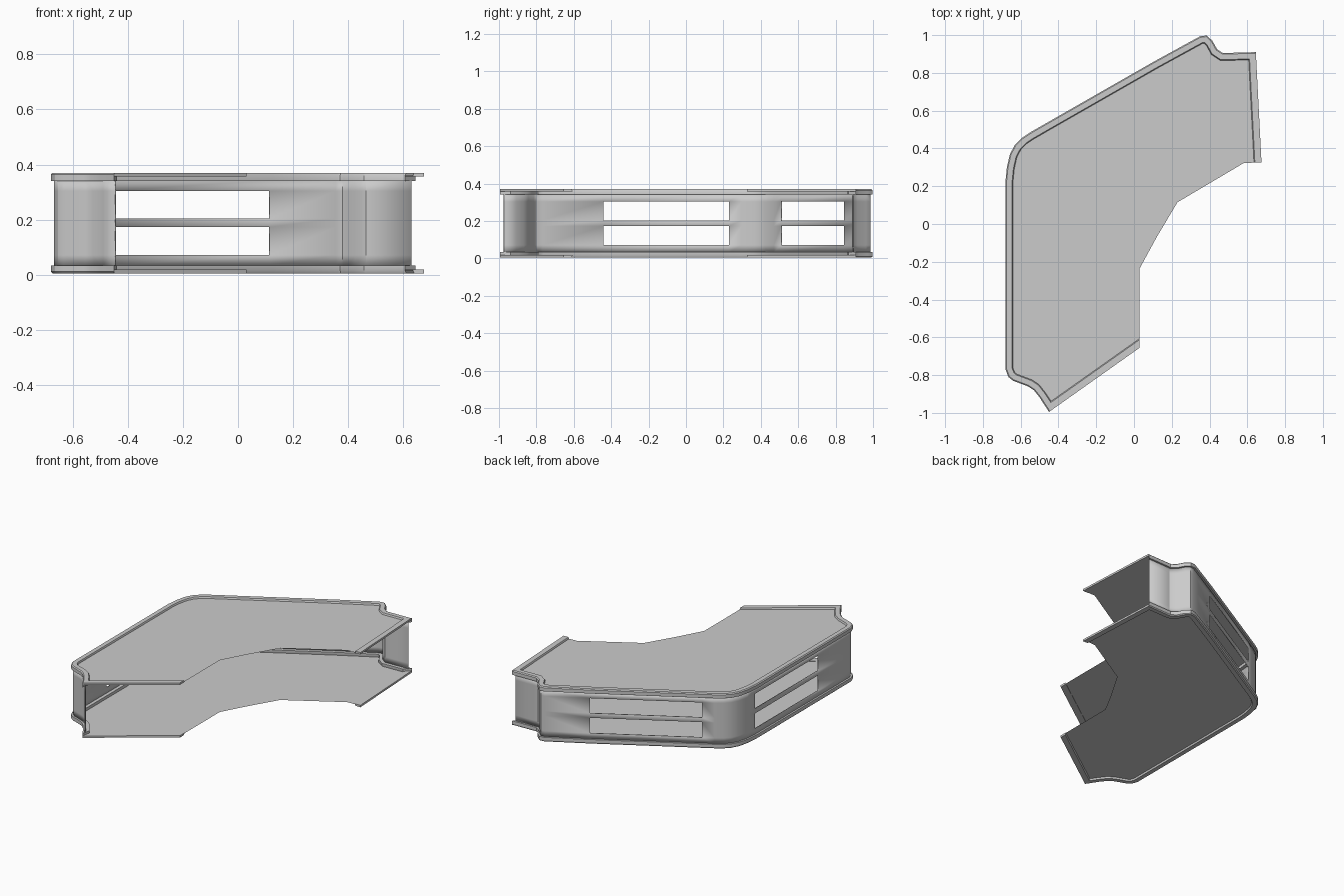
import bpy
from mathutils import Vector

if "Cube" in bpy.data.objects:
    bpy.data.objects.remove(bpy.data.objects["Cube"])

TOTAL = 0.375  # upper and lower decks mirror about half of this height

# Outer outline, clockwise from the open south end to the open east end
path = [Vector(p) for p in [
    (0.03, -0.655), (-0.45, -0.995), (-0.50, -0.918), (-0.53, -0.88), (-0.56, -0.86),
    (-0.64, -0.83), (-0.665, -0.81), (-0.68, -0.77), (-0.68, -0.44), (-0.68, 0.23),
    (-0.673, 0.30), (-0.657, 0.37), (-0.63, 0.42), (-0.595, 0.455), (-0.55, 0.485),
    (-0.484, 0.523), (0.107, 0.861), (0.35, 0.994), (0.385, 0.998), (0.415, 0.97),
    (0.44, 0.925), (0.47, 0.905), (0.645, 0.91), (0.675, 0.325)]]
inner_edge = [(0.58, 0.322), (0.23, 0.115), (0.12, -0.07), (0.03, -0.235)]
WALL = range(1, len(path) - 1)
WINDOW_STARTS = (8, 15)


def miter_vectors():
    def normal(a, b):
        d = (b - a).normalized()
        return Vector((d.y, -d.x))
    out = [Vector((0, 1.22))]
    for a, b, c in zip(path, path[1:], path[2:]):
        n1, n2 = normal(a, b), normal(b, c)
        out.append((n1 + n2) / (1 + n1.dot(n2)))
    return out + [Vector((-1, 0))]


miters = miter_vectors()


def inset(i, d):
    return path[i] + miters[i] * d


def make(name, verts, faces, smooth=True):
    me = bpy.data.meshes.new(name)
    me.from_pydata(verts, [], faces)
    me.update()
    ob = bpy.data.objects.new(name, me)
    bpy.context.collection.objects.link(ob)
    if smooth:
        bpy.ops.object.select_all(action='DESELECT')
        ob.select_set(True)
        bpy.context.view_layer.objects.active = ob
        bpy.ops.object.shade_smooth_by_angle()
    return ob


def sweep(name, ids, profile, lower):
    """Sweep a closed (inset, height) profile along part of the outline."""
    ids, n = list(ids), len(profile)
    verts = [(*inset(i, d), TOTAL - z if lower else z) for i in ids for d, z in profile]
    faces = [(s * n + k, s * n + (k + 1) % n, (s + 1) * n + (k + 1) % n, (s + 1) * n + k)
             for s in range(len(ids) - 1) for k in range(n)]
    faces += [tuple(range(n))[::-1], tuple(range((len(ids) - 1) * n, len(ids) * n))]
    if lower:
        faces = [f[::-1] for f in faces]
    make(name, verts, [f[::-1] for f in faces])


rim = [(0, 0.341), (0, 0.364), (0.006, 0.37), (0.035, 0.37), (0.04, 0.36), (0.04, 0.341)]
lip = [(0, 0.357), (0, 0.37), (0.035, 0.37), (0.04, 0.36), (0.04, 0.357)]
last = len(path) - 1

for lower in (False, True):
    side = "lower" if lower else "upper"
    # Rim over the wall, thin lips at the two open ends
    sweep(side + "_rim", WALL, rim, lower)
    sweep(side + "_south_lip", (0, 1), lip, lower)
    sweep(side + "_east_lip", (last - 1, last), lip, lower)
    # Flat deck plate
    z = TOTAL - 0.36 if lower else 0.36
    outline = [(*inset(i, 0.04), z) for i in range(len(path))]
    outline += [(x, y, z) for x, y in inner_edge]
    face = list(range(len(outline)))
    make(side + "_deck", outline, [face if lower else face[::-1]], smooth=False)

# Outer wall with paired window openings in the two long sides
rows = [0.033, 0.071, 0.173, 0.204, 0.304, 0.342]
ids = list(WALL)
n = len(rows)
verts = [(*inset(i, 0.015), z) for i in ids for z in rows]
faces = []
for s, i in enumerate(ids[:-1]):
    for k in range(n - 1):
        if i in WINDOW_STARTS and k in (1, 3):
            continue
        faces.append((s * n + k, s * n + k + 1, (s + 1) * n + k + 1, (s + 1) * n + k))
wall = make("outer_wall", verts, faces)
solid = wall.modifiers.new("thickness", 'SOLIDIFY')
solid.thickness = 0.006
solid.offset = 0
